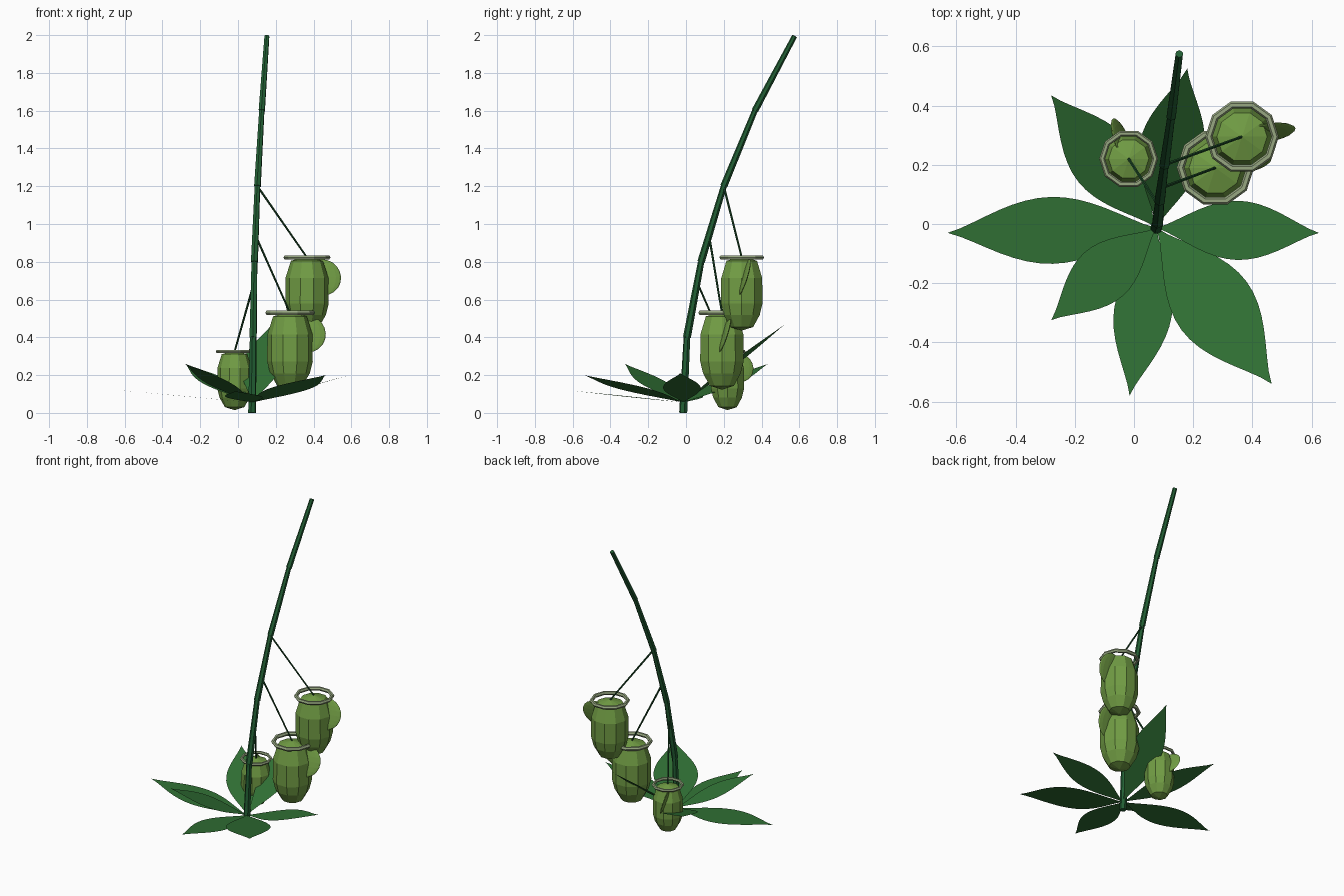
import bpy, bmesh, math
from mathutils import Vector, Matrix

cube = bpy.data.objects.get("Cube")
if cube:
    bpy.data.objects.remove(cube)


def material(name, rgb):
    m = bpy.data.materials.new(name)
    m.use_nodes = True
    m.diffuse_color = (*rgb, 1)
    m.node_tree.nodes["Principled BSDF"].inputs["Base Color"].default_value = (*rgb, 1)
    return m


leaf_green = material("leaf green", (0.03, 0.165, 0.035))
stem_green = material("stem green", (0.016, 0.115, 0.034))
tendril_green = material("tendril green", (0.012, 0.075, 0.022))
pitcher_green = material("pitcher green", (0.165, 0.335, 0.058))
rim_grey = material("rim grey green", (0.31, 0.39, 0.22))


def finish(name, bm, mat):
    bmesh.ops.recalc_face_normals(bm, faces=bm.faces)
    me = bpy.data.meshes.new(name)
    bm.to_mesh(me)
    bm.free()
    me.materials.append(mat)
    ob = bpy.data.objects.new(name, me)
    bpy.context.collection.objects.link(ob)
    return ob


def rod(name, a, b, r1, r2, sides, mat):
    """Tapered rod between two points."""
    a, b = Vector(a), Vector(b)
    d = b - a
    m = Matrix.Translation((a + b) / 2) @ d.to_track_quat("Z", "Y").to_matrix().to_4x4()
    bm = bmesh.new()
    bmesh.ops.create_cone(bm, cap_ends=True, segments=sides, radius1=r1, radius2=r2,
                          depth=d.length, matrix=m)
    return finish(name, bm, mat)


def lathe(name, profile, sides, mat, location, closed=False):
    """Revolve (radius, height) points; zero radius makes a pole."""
    bm = bmesh.new()
    rings = []
    for r, z in profile:
        n = 1 if r == 0 else sides
        rings.append([bm.verts.new((r * math.cos(math.tau * i / sides),
                                    r * math.sin(math.tau * i / sides), z)) for i in range(n)])
    pairs = list(zip(rings, rings[1:]))
    if closed:
        pairs.append((rings[-1], rings[0]))
    for lo, hi in pairs:
        for i in range(sides):
            j = (i + 1) % sides
            quad = [lo[i % len(lo)], lo[j % len(lo)], hi[j % len(hi)], hi[i % len(hi)]]
            bm.faces.new(list(dict.fromkeys(quad)))
    ob = finish(name, bm, mat)
    ob.location = location
    return ob


# Arching stem in tapered sections
stem = [Vector(p) for p in ((0.075, -0.015, 0), (0.08, 0.005, 0.4), (0.087, 0.08, 0.8),
                            (0.103, 0.2, 1.2), (0.126, 0.365, 1.6), (0.153, 0.575, 1.995))]
for i, (a, b) in enumerate(zip(stem, stem[1:])):
    rod(f"stem_section_{i + 1}", a, b, 0.022 - 0.001 * i, 0.018 - 0.001 * i, 6, stem_green)


def stem_at(z):
    for a, b in zip(stem, stem[1:]):
        if a.z <= z <= b.z:
            return a.lerp(b, (z - a.z) / (b.z - a.z))


# Rosette of flat pointed leaves: tip position and half width
leaf_base = Vector((0.076, -0.013, 0.055))
leaves = [((-0.63, -0.03, 0.12), 0.113), ((0.625, -0.03, 0.21), 0.1),
          ((-0.28, 0.435, 0.26), 0.11), ((0.18, 0.525, 0.47), 0.11),
          ((-0.28, -0.325, 0.26), 0.098), ((-0.015, -0.58, 0.115), 0.098),
          ((0.465, -0.54, 0.2), 0.137)]
STEPS = 16
for n, (tip, half) in enumerate(leaves):
    axis = Vector(tip) - leaf_base
    side = axis.cross(Vector((0, 0, 1))).normalized()
    bm = bmesh.new()
    rows = []
    for k in range(STEPS + 1):
        t = k / STEPS
        mid = leaf_base + axis * t
        w = half * max(math.sin(math.pi * t), 0) ** 1.25
        if k in (0, STEPS):
            rows.append([bm.verts.new(mid)] * 3)
        else:
            rows.append([bm.verts.new(mid + side * w * s) for s in (-1, 0, 1)])
    for p, q in zip(rows, rows[1:]):
        for c in (0, 1):
            bm.faces.new(list(dict.fromkeys((p[c], p[c + 1], q[c + 1], q[c]))))
    finish(f"leaf_{n + 1}", bm, leaf_green)

# Hanging pitchers: rim centre, scale, lid heading, height of tendril on stem
pitchers = [((0.365, 0.295, 0.823), 1.0, 9, 1.2),
            ((0.275, 0.19, 0.53), 1.05, 9, 0.94),
            ((-0.018, 0.22, 0.325), 0.8, 111, 0.69)]
body = [(0, -0.388), (0.064, -0.368), (0.1, -0.305), (0.115, -0.245),
        (0.114, -0.11), (0.085, -0.018), (0, 0.007)]
for n, (centre, s, heading, z) in enumerate(pitchers):
    centre = Vector(centre)
    lathe(f"pitcher_body_{n + 1}", [(r * s, h * s) for r, h in body], 10, pitcher_green, centre)
    # Faceted ring around the mouth
    ring = [((0.112 + 0.0125 * math.cos(a)) * s, 0.0125 * math.sin(a) * s)
            for a in (math.tau * k / 6 for k in range(6))]
    lathe(f"pitcher_rim_{n + 1}", ring, 10, rim_grey, centre, closed=True)
    # Thin round lid folded down beside the body
    bm = bmesh.new()
    bmesh.ops.create_uvsphere(bm, u_segments=16, v_segments=10, radius=1)
    turn = Matrix.Rotation(math.radians(heading), 4, "Z")
    tilt = Matrix.Rotation(math.radians(-17), 4, "X")
    place = Matrix.Translation(centre) @ turn @ Matrix.Translation((0.083 * s, 0, -0.105 * s))
    bm.transform(place @ tilt @ Matrix.Diagonal((0.1 * s, 0.012 * s, 0.1 * s, 1)))
    finish(f"pitcher_lid_{n + 1}", bm, pitcher_green)
    # Tendril from the stem
    rod(f"tendril_{n + 1}", stem_at(z), centre, 0.006, 0.005, 6, tendril_green)
